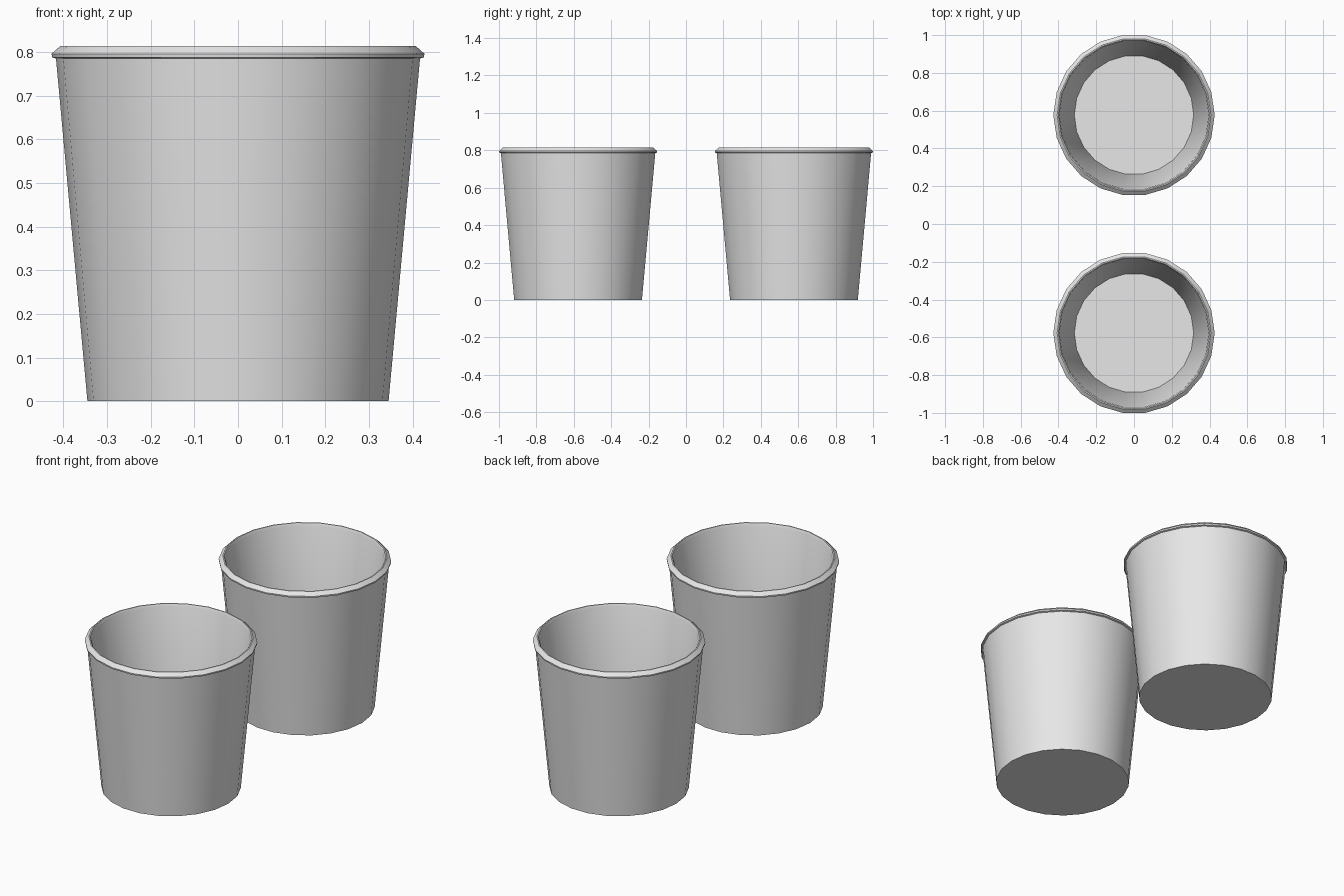
import bpy
import bmesh
import math

SIDES = 22
CENTRE_Y = 0.577

cube = bpy.data.objects.get("Cube")
if cube:
    bpy.data.objects.remove(cube, do_unlink=True)

# Single light grey finish
grey = bpy.data.materials.new("light_grey")
grey.use_nodes = True
colour = (0.8, 0.8, 0.8, 1)
grey.diffuse_color = colour
grey.node_tree.nodes["Principled BSDF"].inputs["Base Color"].default_value = colour

# Radius and height, from the underside, over the rim, to the inner floor
profile = [
    (0.345, 0.0),
    (0.417, 0.785),
    (0.426, 0.788),
    (0.427, 0.796),
    (0.407, 0.814),
    (0.401, 0.814),
    (0.395, 0.80),
    (0.316, 0.03),
]


def make_cup(name, y):
    bm = bmesh.new()
    rings = []
    for radius, z in profile:
        angles = [math.tau * i / SIDES for i in range(SIDES)]
        rings.append([bm.verts.new((radius * math.cos(a), radius * math.sin(a), z))
                      for a in angles])
    # Walls and rim
    for low, high in zip(rings, rings[1:]):
        for i in range(SIDES):
            j = (i + 1) % SIDES
            bm.faces.new((low[i], low[j], high[j], high[i]))
    # Underside and inner floor
    bm.faces.new(rings[0][::-1])
    bm.faces.new(rings[-1])

    mesh = bpy.data.meshes.new(name)
    bm.to_mesh(mesh)
    bm.free()
    mesh.materials.append(grey)
    cup = bpy.data.objects.new(name, mesh)
    cup.location.y = y
    bpy.context.collection.objects.link(cup)

    bpy.ops.object.select_all(action="DESELECT")
    cup.select_set(True)
    bpy.context.view_layer.objects.active = cup
    bpy.ops.object.shade_smooth_by_angle(angle=math.radians(30))


make_cup("front_cup", -CENTRE_Y)
make_cup("back_cup", CENTRE_Y)
